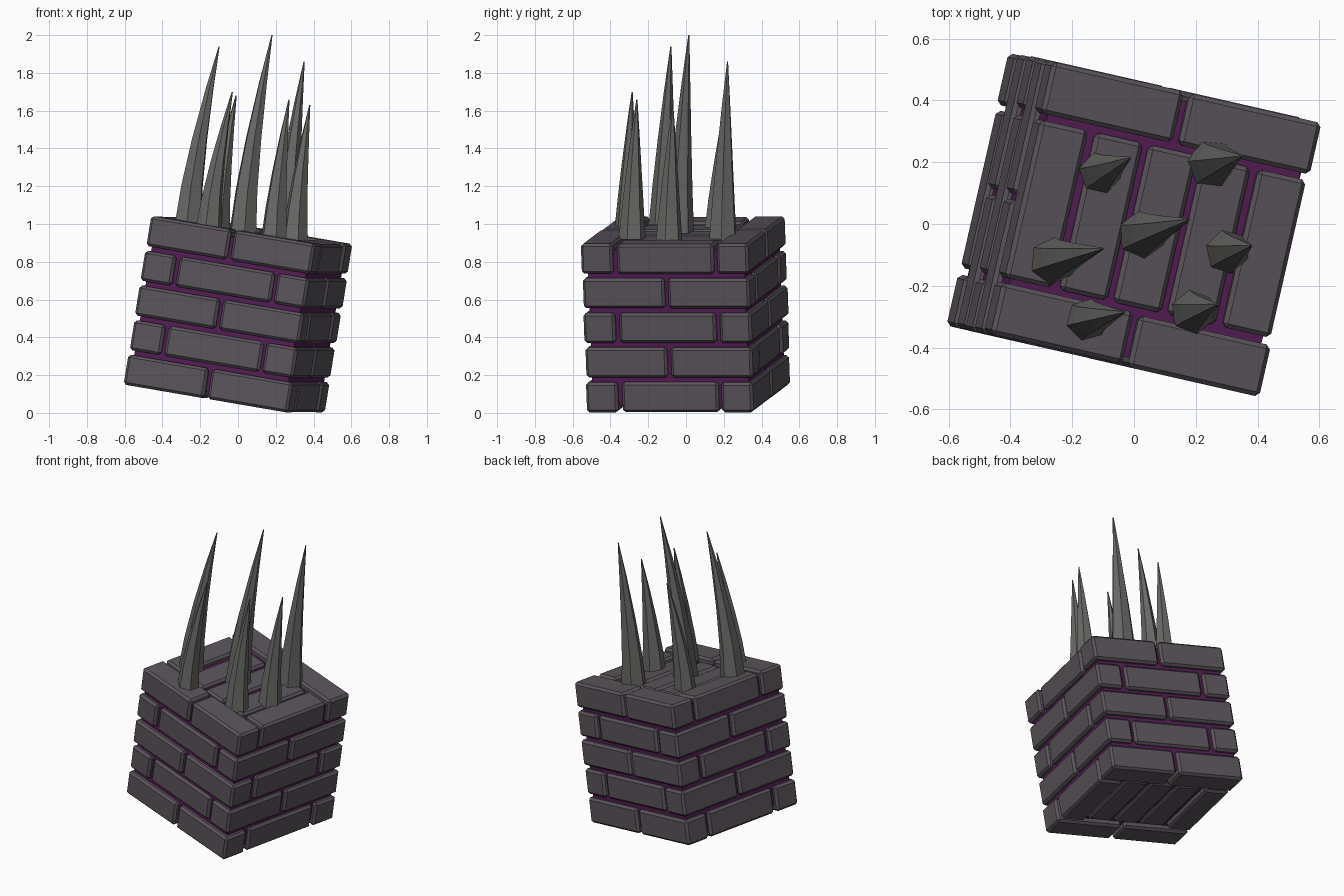
import bpy, bmesh, random
from math import radians, cos, sin, pi
from mathutils import Matrix, Vector

if "Cube" in bpy.data.objects:
    bpy.data.objects.remove(bpy.data.objects["Cube"])

random.seed(4)
S = 0.905            # block edge length
P = S / 5            # course pitch
GAP = 0.02
TILT = (Matrix.Translation((0, 0, 0.522)) @ Matrix.Rotation(radians(-12.8), 4, 'Z')
        @ Matrix.Rotation(radians(9.5), 4, 'Y'))


def material(name, rgb):
    m = bpy.data.materials.new(name)
    m.diffuse_color = (*rgb, 1)
    m.use_nodes = True
    m.node_tree.nodes["Principled BSDF"].inputs["Base Color"].default_value = m.diffuse_color
    return m


def make_object(name, bm, mat, matrix=None):
    bmesh.ops.recalc_face_normals(bm, faces=bm.faces[:])
    me = bpy.data.meshes.new(name)
    bm.to_mesh(me)
    bm.free()
    me.materials.append(mat)
    ob = bpy.data.objects.new(name, me)
    bpy.context.collection.objects.link(ob)
    if matrix:
        ob.matrix_world = matrix
    return ob


def add_box(bm, center, size, turn=False):
    m = Matrix.Translation(center) @ Matrix.Diagonal((*size, 1))
    if turn:
        m = Matrix.Rotation(pi / 2, 4, 'Z') @ m
    bmesh.ops.create_cube(bm, size=1, matrix=m)


def jitter():
    return random.uniform(-0.004, 0.004)


brick_mat = material("brick", (0.105, 0.09, 0.105))
mortar_mat = material("mortar", (0.09, 0.012, 0.09))
spike_mat = material("spike", (0.14, 0.14, 0.135))

# Mortar core
bm = bmesh.new()
add_box(bm, (0, 0, 0), (S - 0.055, S - 0.055, S - 0.075))
make_object("mortar_core", bm, mortar_mat, TILT)

# Brick courses: two bricks along two sides, one brick between; turned each course
bm = bmesh.new()
t = P - GAP          # brick thickness
depth = P - GAP / 2  # brick depth
half = (S - GAP) / 2
for row in range(5):
    z = (row - 2) * (S - t) / 4
    turn = row % 2 == 1
    for s in (-1, 1):
        edge = s * (S - depth) / 2
        for x in (-1, 1):
            add_box(bm, (x * (half + GAP) / 2, edge + jitter(), z), (half, depth, t), turn)
        add_box(bm, (s * (S - t) / 2 - s * 0.004 + jitter(), 0, z - 0.004 * (row == 4)),
                (t, S - 2 * depth - 2 * GAP, t), turn)

# Infill bricks on the top and bottom, slightly sunk
for s in (-1, 1):
    for c in (-1, 0, 1):
        add_box(bm, (c * P, 0, s * ((S - t) / 2 - 0.016)), (t, S - 2 * depth - 2 * GAP, t))
bricks = make_object("bricks", bm, brick_mat, TILT)
bev = bricks.modifiers.new("chamfer", 'BEVEL')
bev.width = 0.014
bev.segments = 1

# Curved spikes: base x, base y, tip x, tip y, tip z, base radius
SPIKES = [(-0.265, -0.12, -0.10, -0.08, 1.94, 0.078),
          (-0.155, -0.31, -0.03, -0.285, 1.70, 0.07),
          (-0.11, 0.165, -0.01, 0.215, 1.68, 0.07),
          (0.025, -0.035, 0.18, 0.015, 2.00, 0.078),
          (0.19, -0.285, 0.27, -0.26, 1.66, 0.073),
          (0.25, 0.195, 0.35, 0.22, 1.86, 0.08),
          (0.30, -0.09, 0.38, -0.07, 1.63, 0.073)]
SIDES = 6
for i, (bx, by, tx, ty, tz, r) in enumerate(SPIKES):
    bm = bmesh.new()
    z0 = 0.95 - 0.165 * bx
    spin = random.uniform(0, pi)
    rings = []
    for k in (0, 0.22, 0.48, 0.76, 1.0):
        c = Vector((bx + (tx - bx) * k ** 1.35, by + (ty - by) * k ** 1.35, z0 + (tz - z0) * k))
        rr = max(r * (1 - k) ** 0.85, 0.003)
        rings.append([bm.verts.new(c + Vector((rr * cos(spin + a * 2 * pi / SIDES),
                                               rr * sin(spin + a * 2 * pi / SIDES), 0)))
                      for a in range(SIDES)])
    for lo, hi in zip(rings, rings[1:]):
        for a in range(SIDES):
            b = (a + 1) % SIDES
            bm.faces.new((lo[a], lo[b], hi[b], hi[a]))
    bm.faces.new(rings[0][::-1])
    bm.faces.new(rings[-1])
    make_object(f"spike_{i + 1}", bm, spike_mat)
